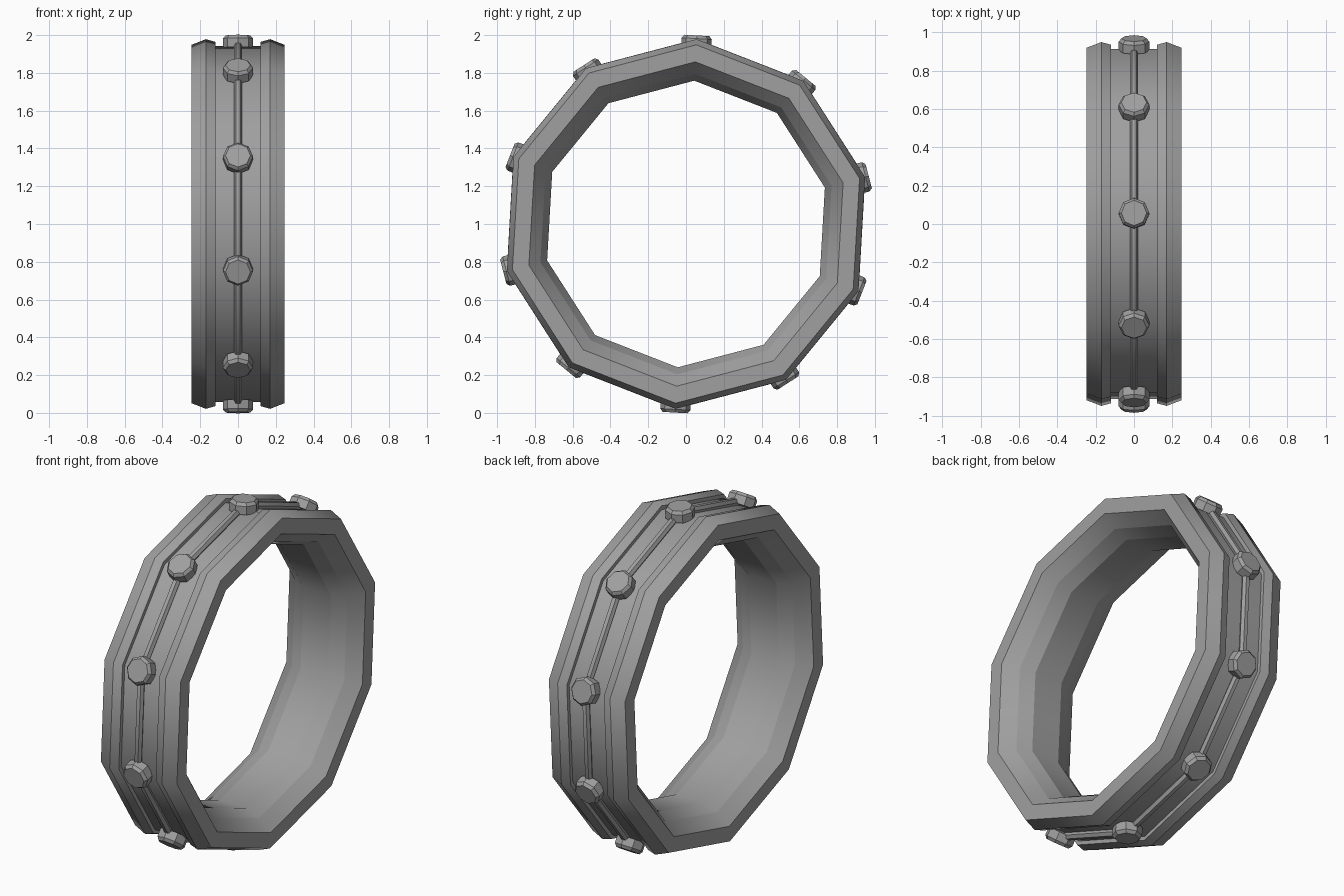
import bpy, bmesh
from math import sin, cos, pi, radians
from mathutils import Matrix

SIDES = 10
STEP = 2 * pi / SIDES
START = radians(3.3)

old = bpy.data.objects.get("Cube")
if old:
    bpy.data.objects.remove(old, do_unlink=True)

grey = bpy.data.materials.new("grey metal")
grey.use_nodes = True
grey.diffuse_color = (0.35, 0.35, 0.35, 1)
grey.node_tree.nodes["Principled BSDF"].inputs["Base Color"].default_value = (0.35, 0.35, 0.35, 1)


def finish(bm, name):
    bmesh.ops.recalc_face_normals(bm, faces=bm.faces)
    mesh = bpy.data.meshes.new(name)
    bm.to_mesh(mesh)
    bm.free()
    mesh.materials.append(grey)
    obj = bpy.data.objects.new(name, mesh)
    bpy.context.collection.objects.link(obj)
    return obj


def sweep(name, profile):
    """Sweep a closed (x, radius) profile round the ten-sided ring."""
    bm = bmesh.new()
    rows = []
    for i in range(SIDES):
        a = START + i * STEP
        rows.append([bm.verts.new((x, r * sin(a), 1 + r * cos(a))) for x, r in profile])
    n = len(profile)
    for i in range(SIDES):
        here, after = rows[i], rows[(i + 1) % SIDES]
        for j in range(n):
            k = (j + 1) % n
            face = bm.faces.new((here[j], here[k], after[k], after[j]))
            face.smooth = True
            # crisp along the ring, soft across its corners
            bm.edges.get((here[j], after[j])).smooth = False
    return finish(bm, name)


# Band: bevelled bore, flat sides, raised lips and a sunken centre track
half = [(0.09, 0.76), (0.17, 0.797), (0.247, 0.86), (0.247, 0.95),
        (0.17, 0.98), (0.12, 0.966), (0.12, 0.943)]
sweep("ring_band", half + [(-x, r) for x, r in reversed(half)])

# Thin rod running along the track
sweep("track_rod", [(0.022 * cos(j * pi / 3), 0.962 + 0.022 * sin(j * pi / 3)) for j in range(6)])

# Eight-sided stud with a chamfered top on every corner
for i in range(SIDES):
    bm = bmesh.new()
    levels = [(0.08, 0.935), (0.08, 0.983), (0.066, 1.0)]
    loops = [[bm.verts.new((r * cos(j * pi / 4), r * sin(j * pi / 4), h)) for j in range(8)]
             for r, h in levels]
    for low, high in zip(loops, loops[1:]):
        for j in range(8):
            k = (j + 1) % 8
            bm.faces.new((low[j], low[k], high[k], high[j]))
    bm.faces.new(loops[0])
    bm.faces.new(loops[-1])
    turn = Matrix.Translation((0, 0, 1)) @ Matrix.Rotation(-(START + i * STEP), 4, "X")
    bm.transform(turn)
    finish(bm, f"stud_{i + 1}")
